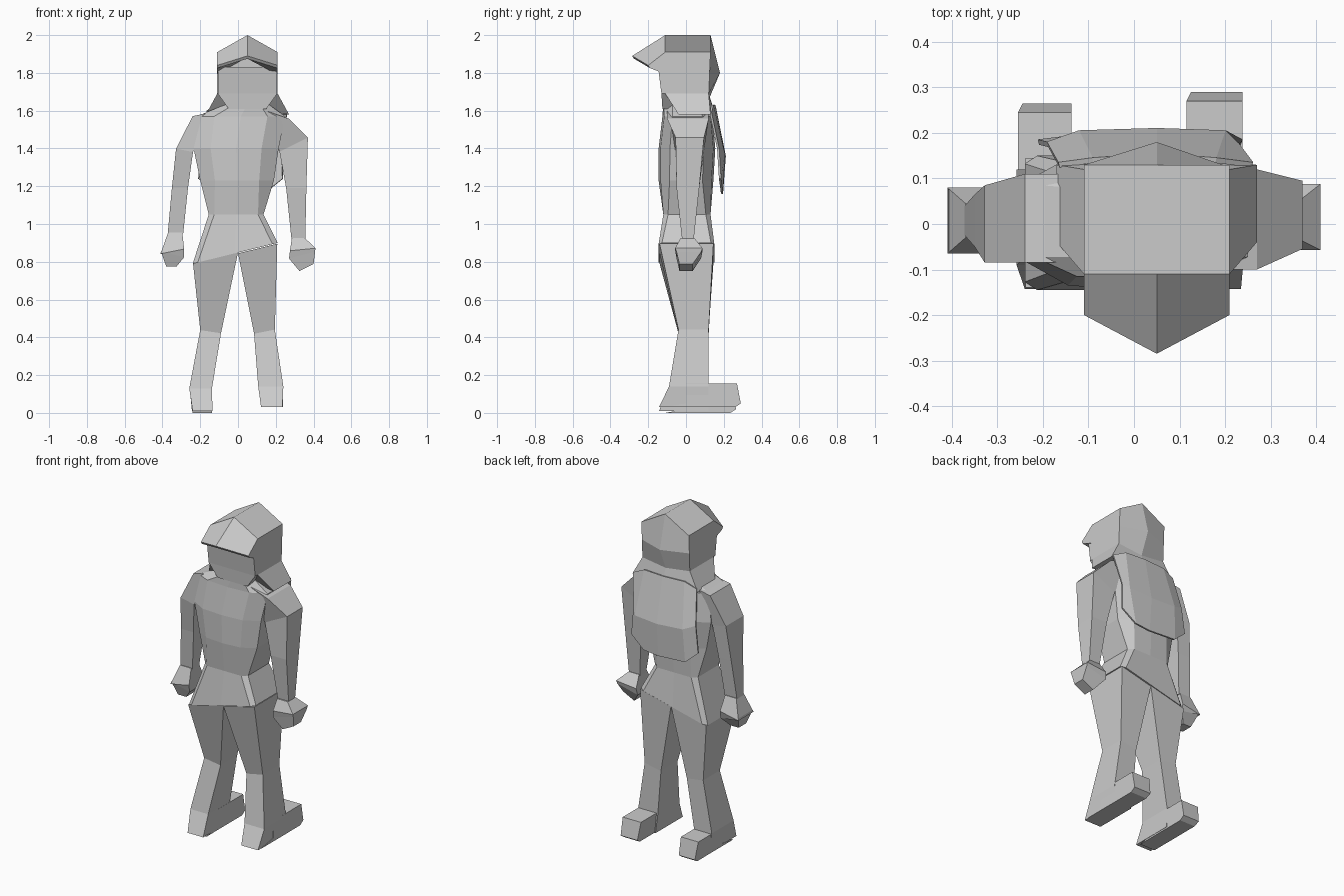
import bpy
import bmesh

default_cube = bpy.data.objects.get("Cube")
if default_cube:
    bpy.data.objects.remove(default_cube, do_unlink=True)

grey = bpy.data.materials.new("light_grey")
grey.use_nodes = True
colour = (0.6, 0.6, 0.6, 1)
grey.diffuse_color = colour
grey.node_tree.nodes["Principled BSDF"].inputs["Base Color"].default_value = colour


def loft(name, rings, closed=True):
    """Join rings of equal point count with flat faces; closed rings get end caps."""
    bm = bmesh.new()
    rows = [[bm.verts.new(point) for point in ring] for ring in rings]
    count = len(rows[0])
    for lower, upper in zip(rows, rows[1:]):
        for i in range(count if closed else count - 1):
            j = (i + 1) % count
            bm.faces.new((lower[i], lower[j], upper[j], upper[i]))
    if closed:
        bm.faces.new(rows[0])
        bm.faces.new(rows[-1])
    bmesh.ops.recalc_face_normals(bm, faces=bm.faces)
    mesh = bpy.data.meshes.new(name)
    bm.to_mesh(mesh)
    bm.free()
    mesh.materials.append(grey)
    obj = bpy.data.objects.new(name, mesh)
    bpy.context.scene.collection.objects.link(obj)
    return obj


def box_ring(z, left, right, front, back, tilt=0):
    """Four-sided ring; tilt raises it along x."""
    middle = (left + right) / 2
    corners = [(left, front), (right, front), (right, back), (left, back)]
    return [(x, y, z + tilt * (x - middle)) for x, y in corners]


def body_ring(z, left, right, front, back, tilt=0, corner=0.2, bulge=0.0):
    """Ten-sided ring with cut corners and a raised centre line."""
    width, depth, middle = right - left, back - front, (left + right) / 2
    inset, cut = width * corner, depth * corner
    half = [(left, back - cut), (left, front + cut), (left + inset, front + bulge)]
    points = half + [(middle, front)]
    points += [(right - inset, front + bulge), (right, front + cut), (right, back - cut)]
    points += [(right - inset, back - bulge), (middle, back), (left + inset, back - bulge)]
    return [(x, y, z + tilt * (x - middle)) for x, y in points]


# Torso, from the hips to the base of the neck
HIP_TILT = 0.245
loft("torso", [
    body_ring(1.05, -0.155, 0.135, -0.12, 0.13, corner=0.1),
    body_ring(1.23, -0.2, 0.19, -0.145, 0.145, bulge=0.01),
    body_ring(1.4, -0.235, 0.215, -0.145, 0.155, bulge=0.01),
    body_ring(1.57, -0.22, 0.25, -0.125, 0.14, bulge=0.01),
    body_ring(1.635, -0.06, 0.16, -0.12, 0.12),
])
loft("pelvis", [
    body_ring(0.845, -0.24, 0.21, -0.145, 0.15, HIP_TILT, corner=0.06),
    body_ring(1.05, -0.155, 0.135, -0.12, 0.13, corner=0.1),
])

# Legs and feet
loft("right_leg", [
    box_ring(0.82, -0.238, 0.0, -0.14, 0.145, HIP_TILT),
    box_ring(0.43, -0.2, -0.09, -0.04, 0.12, -0.15),
    box_ring(0.13, -0.258, -0.138, -0.09, 0.12),
    box_ring(0.01, -0.24, -0.135, -0.143, 0.12),
])
loft("left_leg", [
    box_ring(0.87, 0.0, 0.208, -0.14, 0.145, HIP_TILT),
    box_ring(0.43, 0.085, 0.195, -0.04, 0.12, 0.2),
    box_ring(0.14, 0.107, 0.24, -0.09, 0.12),
    box_ring(0.03, 0.122, 0.235, -0.143, 0.12),
])
for name, left, right, toe, drop in (
    ("right_foot", -0.255, -0.137, 0.265, 0.03),
    ("left_foot", 0.115, 0.238, 0.29, 0.0),
):
    loft(name, [
        box_ring(0.155 - drop, left, right, 0, toe - 0.02),
        box_ring(0.05 - drop, left + 0.01, right, 0, toe),
        box_ring(0.03 - drop, left + 0.015, right, -0.11, toe - 0.03),
    ])

# Arms, with the shoulder as the top ring
loft("right_arm", [
    box_ring(1.585, -0.24, -0.1, -0.085, 0.11, 0.2),
    box_ring(1.39, -0.328, -0.238, -0.085, 0.085, -0.2),
    box_ring(1.19, -0.35, -0.265, -0.05, 0.065),
    box_ring(0.95, -0.372, -0.29, -0.025, 0.04),
])
loft("left_arm", [
    box_ring(1.58, 0.14, 0.27, -0.1, 0.12, -0.35),
    box_ring(1.42, 0.22, 0.37, -0.055, 0.095, 0.5),
    box_ring(1.19, 0.255, 0.362, -0.05, 0.07),
    box_ring(0.91, 0.284, 0.356, -0.02, 0.04),
])

# Hands
loft("right_hand", [
    box_ring(0.955, -0.37, -0.295, -0.03, 0.045),
    box_ring(0.855, -0.41, -0.285, -0.065, 0.08, 0.2),
    box_ring(0.84, -0.408, -0.285, -0.06, 0.075, -0.25),
    box_ring(0.775, -0.38, -0.325, -0.035, 0.035),
])
loft("left_hand", [
    box_ring(0.925, 0.285, 0.355, -0.03, 0.045),
    box_ring(0.865, 0.275, 0.41, -0.057, 0.088, 0.1),
    box_ring(0.835, 0.27, 0.408, -0.05, 0.08, 0.25),
    box_ring(0.77, 0.325, 0.4, -0.035, 0.035, 0.5),
])

# Hood around the head, pointed along its back centre line
MID = 0.05


def hood_ring(side_z, centre_z, half, front, back, spine):
    left, right = MID - half, MID + half
    return [(left, front, side_z), (MID, front, centre_z), (right, front, side_z),
            (right, back, side_z), (MID, spine, centre_z), (left, back, side_z)]


loft("hood", [
    hood_ring(1.58, 1.6, 0.22, -0.04, 0.13, 0.15),
    hood_ring(1.69, 1.67, 0.16, -0.11, 0.12, 0.125),
    hood_ring(1.8, 1.8, 0.16, -0.11, 0.125, 0.18),
    hood_ring(1.91, 2.0, 0.16, -0.11, 0.13, 0.13),
])
loft("face", [
    box_ring(1.61, MID - 0.1, MID + 0.1, -0.125, 0),
    box_ring(1.69, MID - 0.157, MID + 0.157, -0.13, 0),
    box_ring(1.83, MID - 0.157, MID + 0.157, -0.148, 0),
])


# Peaked visor
def visor_row(side_y, centre_y, side_z, centre_z, thickness):
    top = [(MID - 0.16, side_y, side_z), (MID, centre_y, centre_z), (MID + 0.16, side_y, side_z)]
    return top + [(x, y + 0.01, z - thickness) for x, y, z in reversed(top)]


loft("visor", [
    visor_row(-0.11, -0.11, 1.91, 2.0, 0.12),
    visor_row(-0.2, -0.285, 1.84, 1.89, 0.015),
])

# Cloth hanging from the hood down the back
cloth = loft("back_cloth", [
    [(-0.165, 0.13, 1.6), (-0.09, 0.14, 1.63), (0.05, 0.15, 1.63), (0.18, 0.14, 1.63), (0.26, 0.13, 1.59)],
    [(-0.19, 0.175, 1.4), (-0.12, 0.2, 1.37), (0.05, 0.205, 1.36), (0.2, 0.2, 1.37), (0.23, 0.17, 1.4)],
    [(-0.21, 0.18, 1.24), (-0.13, 0.19, 1.17), (0.05, 0.19, 1.16), (0.15, 0.19, 1.17), (0.237, 0.18, 1.24)],
], closed=False)
thickness = cloth.modifiers.new("thickness", "SOLIDIFY")
thickness.thickness = 0.012
thickness.offset = 0
